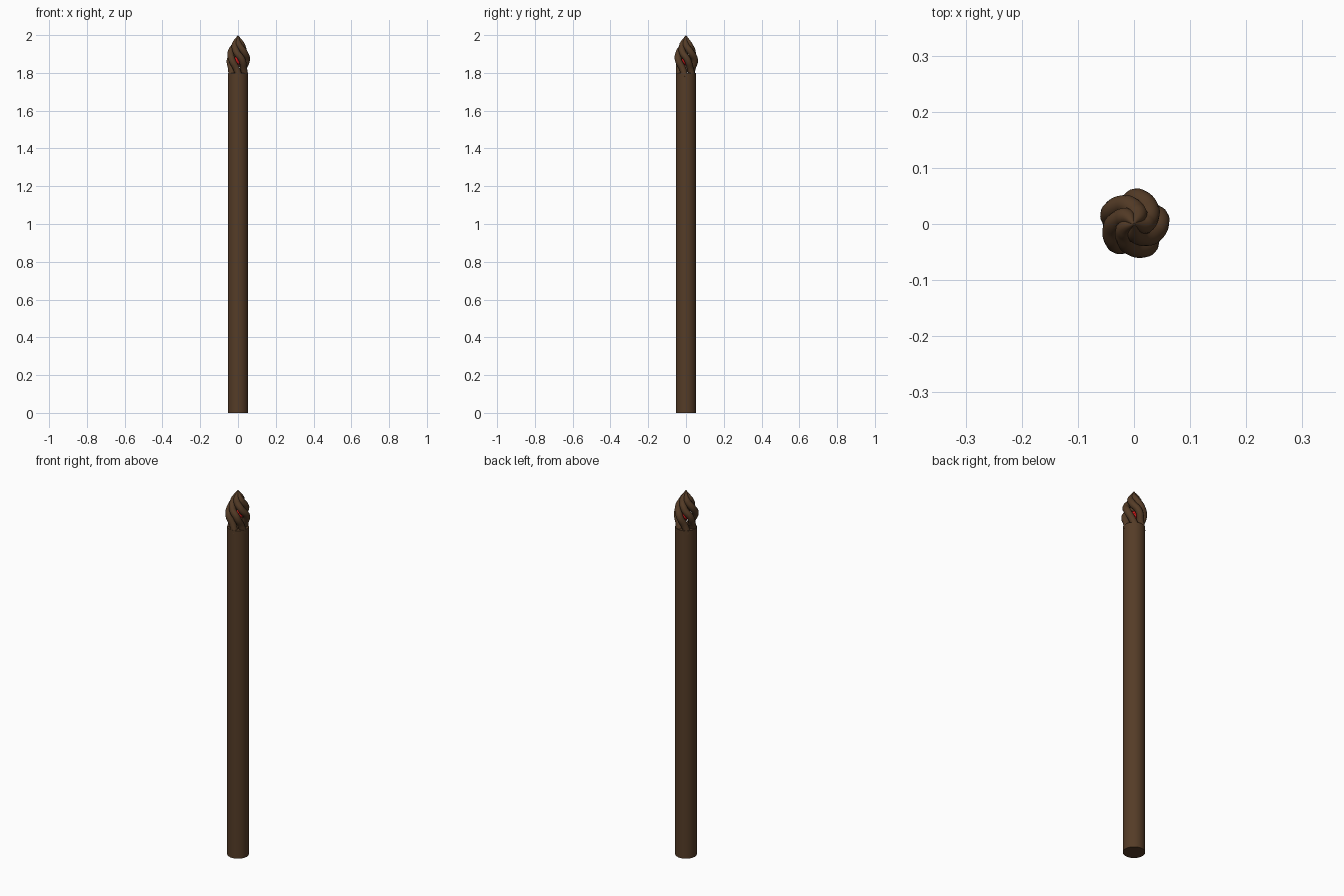
import bpy
from math import cos, sin, radians

if "Cube" in bpy.data.objects:
    bpy.data.objects.remove(bpy.data.objects["Cube"])

def mat(name, c):
    m = bpy.data.materials.new(name)
    m.diffuse_color = (*c, 1)
    m.use_nodes = True
    m.node_tree.nodes["Principled BSDF"].inputs["Base Color"].default_value = m.diffuse_color
    return m

wood = mat("wood", (0.09, 0.045, 0.02))
red = mat("red", (0.6, 0.01, 0.01))

def finish(o, name, m, smooth=True):
    o.name = name
    o.data.materials.append(m)
    if smooth:
        bpy.ops.object.shade_smooth_by_angle(angle=radians(40))

# shaft
bpy.ops.mesh.primitive_cylinder_add(vertices=32, radius=0.054, depth=1.8, location=(0, 0, 0.9))
finish(bpy.context.object, "shaft", wood)

# twisted strands closing to a point: (z, path radius, tube radius, twist)
N = 5
PATH = [(1.78, 0.037, 0.018, 0), (1.82, 0.035, 0.018, -22), (1.87, 0.046, 0.018, -55),
        (1.91, 0.037, 0.018, -95), (1.95, 0.019, 0.017, -140), (1.998, 0.0, 0.002, -180)]
for k in range(N):
    cu = bpy.data.curves.new("strand", 'CURVE')
    cu.dimensions = '3D'
    cu.bevel_depth = 1
    cu.bevel_resolution = 4
    cu.use_fill_caps = True
    cu.resolution_u = 8
    s = cu.splines.new('BEZIER')
    s.bezier_points.add(len(PATH) - 1)
    for p, (z, r, t, a) in zip(s.bezier_points, PATH):
        a = radians(a + 64 + 360 * k / N)
        p.co = (r * cos(a), r * sin(a), z)
        p.radius = t
        p.handle_left_type = p.handle_right_type = 'AUTO'
    o = bpy.data.objects.new("strand", cu)
    bpy.context.collection.objects.link(o)
    bpy.ops.object.select_all(action='DESELECT')
    o.select_set(True)
    bpy.context.view_layer.objects.active = o
    bpy.ops.object.convert(target='MESH')
    finish(bpy.context.object, f"strand_{k + 1}", wood)

# gem held inside the strands
bpy.ops.mesh.primitive_ico_sphere_add(subdivisions=2, radius=0.025, location=(0, 0, 1.865))
finish(bpy.context.object, "gem", red, False)
